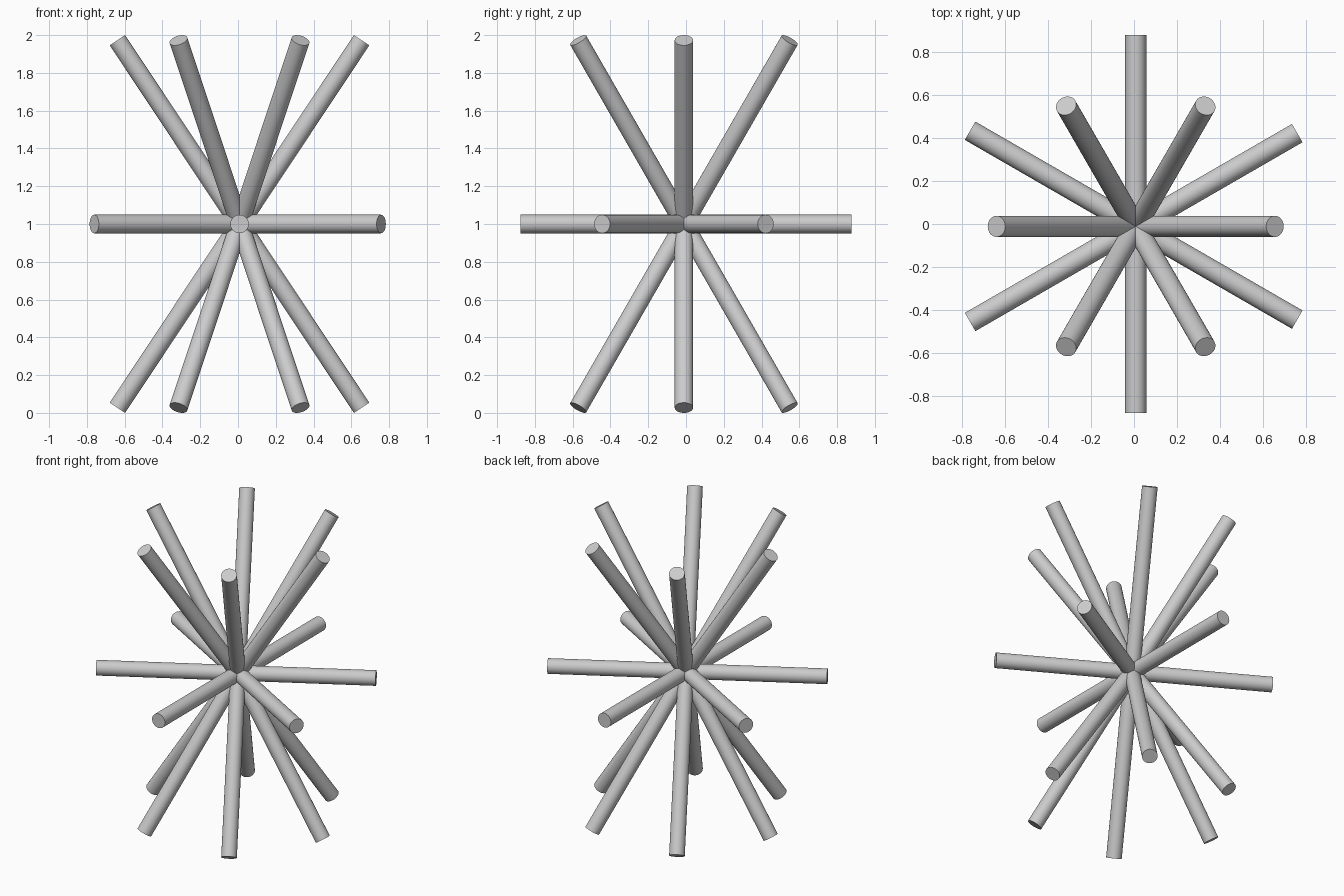
import bpy
from math import radians, sin, cos
from mathutils import Vector

if "Cube" in bpy.data.objects:
    bpy.data.objects.remove(bpy.data.objects["Cube"])

HUB = Vector((0.008, -0.011, 1.0))   # point where all rods cross
RADIUS = 0.049


def rod(name, azimuth, tilt, ahead, behind):
    """Straight round rod through the hub; tilt is measured from vertical."""
    a, t = radians(azimuth), radians(tilt)
    d = Vector((sin(t) * cos(a), sin(t) * sin(a), cos(t)))
    bpy.ops.mesh.primitive_cylinder_add(
        vertices=32, radius=RADIUS, depth=ahead + behind,
        location=HUB + d * (ahead - behind) / 2,
        rotation=(0, t, a))
    bpy.context.object.name = name
    bpy.ops.object.shade_smooth_by_angle(angle=radians(40))


# Level rods, slightly longer toward the back and left
for i, az in enumerate((90, 150, 210)):
    rod(f"level_rod_{i + 1}", az, 90, 0.888, 0.866)

# Sloping rods, each running from an upper tip to the opposite lower tip
for i in range(6):
    rod(f"sloping_rod_{i + 1}", i * 60, 33.6, 1.168, 1.168)
